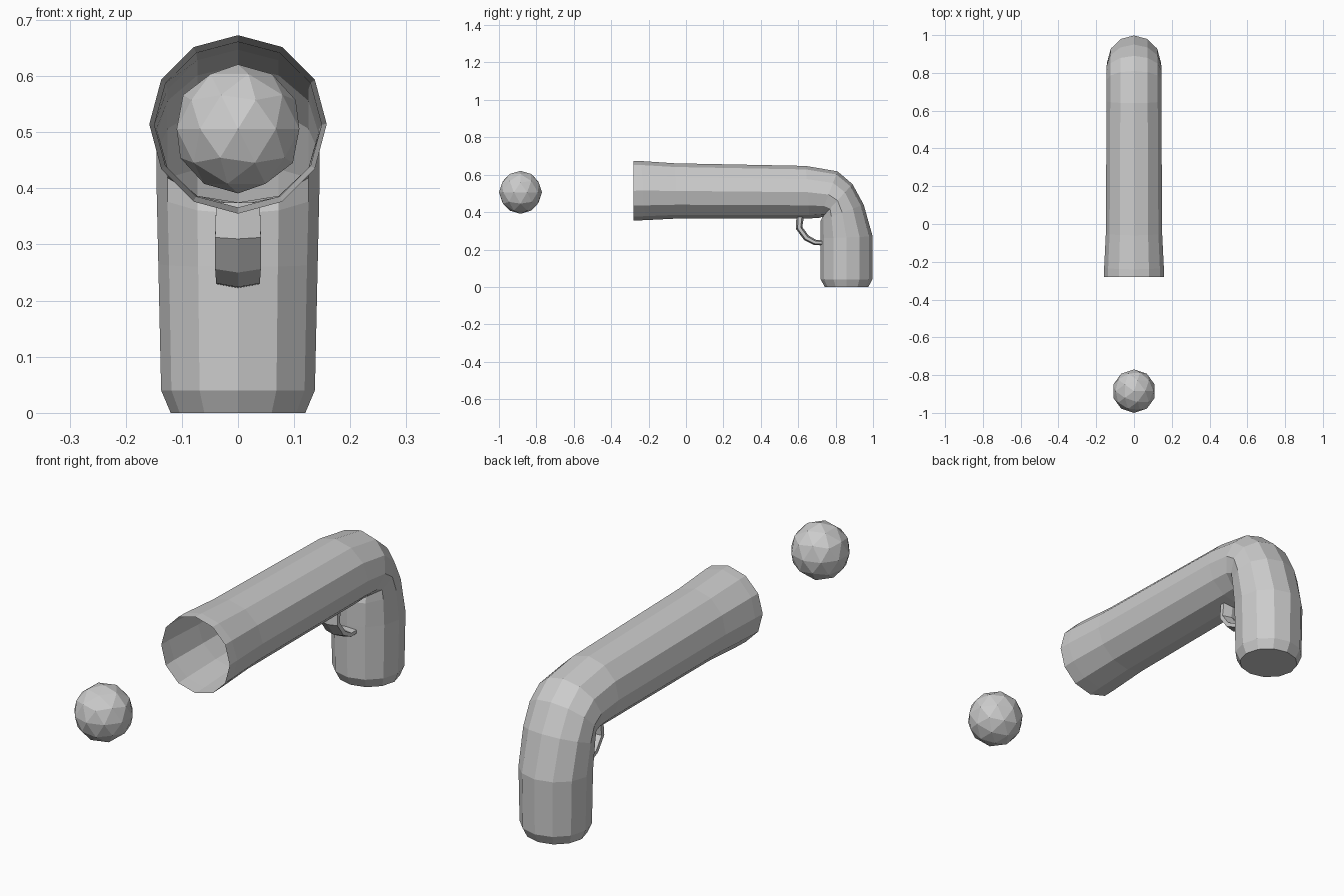
import bpy, bmesh
from math import sin, cos, tau
from mathutils import Vector

if "Cube" in bpy.data.objects:
    bpy.data.objects.remove(bpy.data.objects["Cube"])


def loft(name, stations, sides, cap_start=False, cap_end=False):
    """Skin elliptical rings; each station is (outer y, z, inner y, z, half width)."""
    bm = bmesh.new()
    rings = []
    for oy, oz, iy, iz, w in stations:
        outer, inner = Vector((0, oy, oz)), Vector((0, iy, iz))
        mid, arm = (outer + inner) / 2, (outer - inner) / 2
        ring = []
        for i in range(sides):
            a = tau * i / sides
            ring.append(bm.verts.new(mid + arm * cos(a) + Vector((w * sin(a), 0, 0))))
        rings.append(ring)
    for r, s in zip(rings, rings[1:]):
        for i in range(sides):
            j = (i + 1) % sides
            bm.faces.new((r[i], r[j], s[j], s[i]))
    if cap_start:
        bm.faces.new(rings[0])
    if cap_end:
        bm.faces.new(rings[-1])
    bmesh.ops.recalc_face_normals(bm, faces=bm.faces)
    mesh = bpy.data.meshes.new(name)
    bm.to_mesh(mesh)
    bm.free()
    obj = bpy.data.objects.new(name, mesh)
    bpy.context.collection.objects.link(obj)
    return obj


# Open barrel, rounded bend and closed grip as one thin shell
loft("barrel_and_grip", [
    (-0.28, 0.673, -0.28, 0.355, 0.158),
    (-0.24, 0.673, -0.22, 0.357, 0.158),
    (-0.06, 0.661, -0.04, 0.366, 0.149),
    (0.64, 0.647, 0.66, 0.366, 0.145),
    (0.81, 0.618, 0.715, 0.370, 0.145),
    (0.89, 0.550, 0.730, 0.375, 0.145),
    (0.95, 0.440, 0.720, 0.355, 0.145),
    (0.998, 0.270, 0.718, 0.260, 0.142),
    (0.996, 0.040, 0.720, 0.040, 0.137),
    (0.975, 0.000, 0.742, 0.000, 0.120),
], 12, cap_end=True)

# Curved trigger band between barrel and grip
loft("trigger", [
    (0.590, 0.375, 0.630, 0.375, 0.045),
    (0.588, 0.310, 0.622, 0.320, 0.047),
    (0.632, 0.250, 0.655, 0.275, 0.047),
    (0.685, 0.224, 0.695, 0.252, 0.045),
    (0.735, 0.222, 0.735, 0.250, 0.043),
], 6, cap_start=True, cap_end=True)

# Ball in front of the muzzle
bpy.ops.mesh.primitive_ico_sphere_add(subdivisions=2, radius=0.115,
                                      location=(0, -0.885, 0.506))
bpy.context.object.name = "ball"
